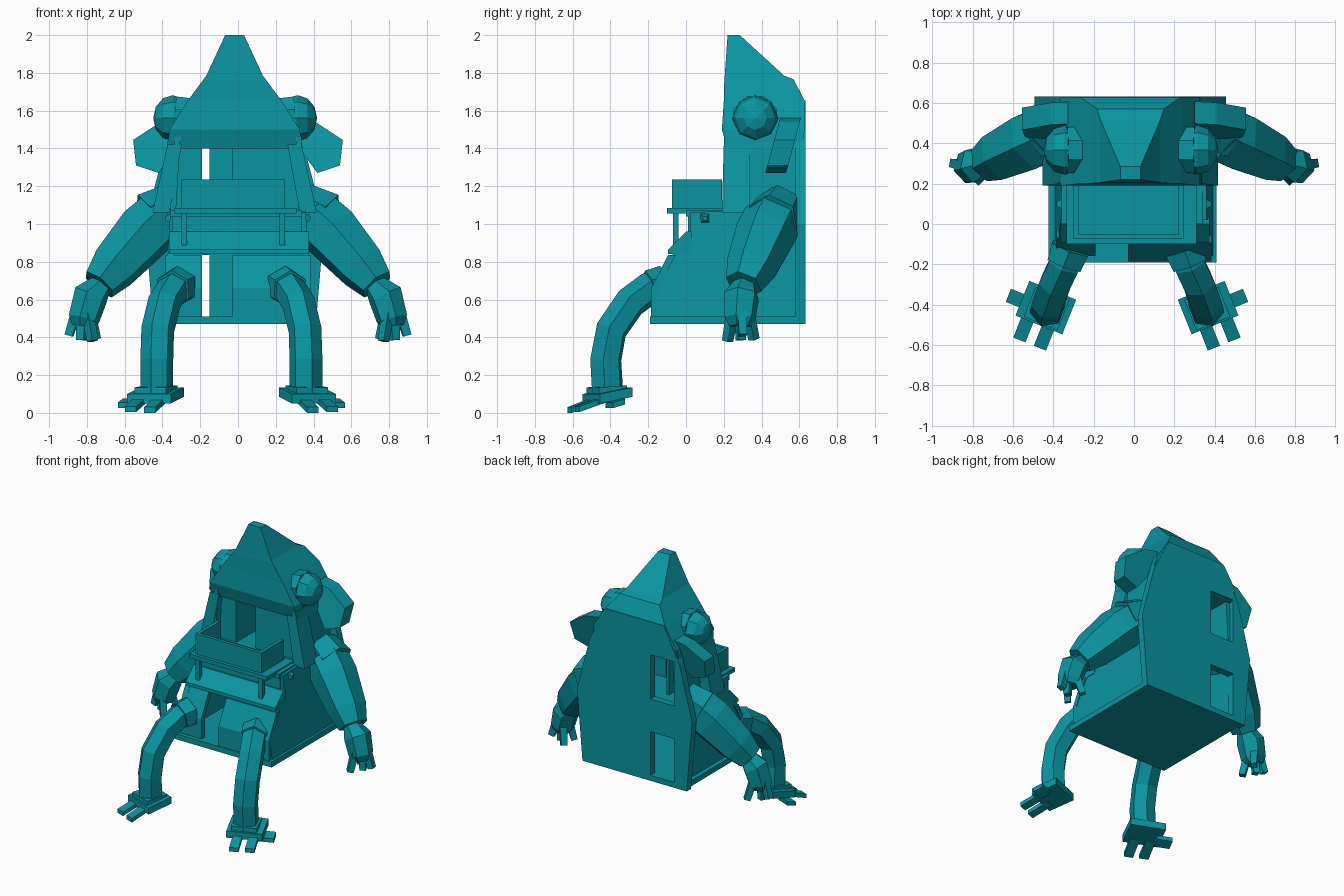
import bpy, bmesh, math
from mathutils import Vector

cube = bpy.data.objects.get("Cube")
if cube:
    bpy.data.objects.remove(cube, do_unlink=True)

teal = bpy.data.materials.new("teal")
teal.use_nodes = True
teal.diffuse_color = (0.003, 0.30, 0.355, 1)
teal.node_tree.nodes["Principled BSDF"].inputs["Base Color"].default_value = teal.diffuse_color


def make(name, bm):
    bmesh.ops.recalc_face_normals(bm, faces=bm.faces)
    mesh = bpy.data.meshes.new(name)
    bm.to_mesh(mesh)
    bm.free()
    mesh.materials.append(teal)
    obj = bpy.data.objects.new(name, mesh)
    bpy.context.collection.objects.link(obj)
    return obj


def loft(name, rings):
    """Closed solid through rings of equal point count."""
    bm = bmesh.new()
    loops = [[bm.verts.new(p) for p in ring] for ring in rings]
    n = len(loops[0])
    for a, b in zip(loops, loops[1:]):
        for i in range(n):
            j = (i + 1) % n
            bm.faces.new((a[i], a[j], b[j], b[i]))
    bm.faces.new(loops[0])
    bm.faces.new(loops[-1])
    return make(name, bm)


def rect(x0, x1, y0, y1, z):
    return [(x0, y0, z), (x1, y0, z), (x1, y1, z), (x0, y1, z)]


def box(name, x0, x1, y0, y1, z0, z1):
    return loft(name, [rect(x0, x1, y0, y1, z0), rect(x0, x1, y0, y1, z1)])


def prism_x(name, profile, x0, x1):
    return loft(name, [[(x, y, z) for y, z in profile] for x in (x0, x1)])


def tube(name, path, radii, sides=6):
    """Faceted tube whose frame is carried along the path without twisting."""
    path = [Vector(p) for p in path]
    rings = []
    for i, p in enumerate(path):
        axis = (path[min(i + 1, len(path) - 1)] - path[max(i - 1, 0)]).normalized()
        if i == 0:
            q = axis.to_track_quat('Z', 'Y')
        else:
            q = previous.rotation_difference(axis) @ q
        previous = axis
        angles = [math.tau * (k + 0.5) / sides for k in range(sides)]
        rings.append([p + q @ Vector((math.cos(a), math.sin(a), 0)) * radii[i] for a in angles])
    return loft(name, rings)


MID = -0.018  # centre line of the house


def half_width(z):
    return 0.392 - 0.06 * (z - 0.51)


# Floors
box("ground_floor", -0.425, 0.41, -0.19, 0.63, 0.47, 0.51)
box("upper_floor", -0.36, 0.34, 0.0, 0.6, 1.04, 1.075)

# Side walls, leaning inward
side = [(-0.16, 0.51), (-0.16, 0.66), (-0.07, 0.84), (0.02, 0.95), (0.02, 1.06),
        (0.2, 1.07), (0.2, 1.46), (0.6, 1.46), (0.6, 0.51)]
for s, label in ((1, "left"), (-1, "right")):
    loft(label + "_side_wall", [[(s * (half_width(z) - inset), y, z) for y, z in side]
                                for inset in (0, 0.03)])

# Back wall with two windows
outline = [(0.43, 0.47), (0.475, 1.0), (0.37, 1.4), (0.24, 1.655)]
outline += [(-x, z) for x, z in reversed(outline)]
back_wall = loft("back_wall", [[(MID + x, y, z) for x, z in outline] for y in (0.58, 0.632)])
for z0, z1 in ((0.51, 0.835), (1.08, 1.41)):
    cutter = box("window_cutter", -0.345, -0.15, 0.5, 0.7, z0, z1)
    cutter.hide_render = True
    mod = back_wall.modifiers.new("window", 'BOOLEAN')
    mod.operation = 'DIFFERENCE'
    mod.solver = 'EXACT'
    mod.object = cutter
    bpy.context.view_layer.objects.active = back_wall
    bpy.ops.object.modifier_apply(modifier=mod.name)
    bpy.data.objects.remove(cutter, do_unlink=True)

# Lower front panels either side of the doorway
for name, x0, x1, y in (("front_panel_right", -0.385, -0.19, -0.16),
                        ("front_panel_left", -0.03, 0.385, -0.185)):
    prism_x(name, [(y, 0.5), (y, 0.66), (y + 0.09, 0.835), (y + 0.13, 0.835),
                   (y + 0.04, 0.66), (y + 0.04, 0.5)], x0, x1)

# Sloping awning over the lower storey
prism_x("awning", [(-0.095, 0.84), (-0.095, 0.865), (0.0, 0.96), (0.03, 0.96), (0.03, 0.84)],
        -0.365, 0.375)
prism_x("awning_riser", [(0.01, 0.95), (0.01, 1.06), (0.04, 1.06), (0.04, 0.95)], -0.35, 0.34)

# Upper front wall with doorway and inner partition
box("upper_wall_right", -0.35, -0.19, 0.25, 0.28, 1.06, 1.45)
box("upper_wall_left", -0.03, 0.32, 0.25, 0.28, 1.06, 1.45)
box("upper_partition", -0.21, -0.19, 0.28, 0.5, 1.06, 1.45)

# Balcony
box("balcony_floor", -0.335, 0.31, -0.1, 0.22, 1.055, 1.085)
box("balcony_front_rail", -0.3, 0.245, -0.075, -0.05, 1.085, 1.235)
for name, x in (("right", -0.3), ("left", 0.22)):
    box("balcony_rail_" + name, x, x + 0.025, -0.05, 0.19, 1.085, 1.235)
    box("balcony_post_" + name, x, x + 0.03, -0.07, -0.04, 0.86, 1.06)

# Pointed roof hood
sections = [(0.36, 0.22, 0.61, 1.4), (0.345, 0.19, 0.63, 1.5), (0.25, 0.2, 0.63, 1.65),
            (0.165, 0.203, 0.57, 1.765), (0.15, 0.205, 0.52, 1.785), (0.05, 0.22, 0.285, 2.0)]
loft("roof_hood", [rect(MID - w, MID + w, y0, y1, z) for w, y0, y1, z in sections])

for s, label in ((1, "left"), (-1, "right")):
    # Flared front pillars
    def span(a, b, y0, y1, z):
        return rect(MID + s * a, MID + s * b, y0, y1, z)
    loft(label + "_pillar", [span(0.345, 0.435, 0.19, 0.34, 1.06),
                             span(0.28, 0.355, 0.2, 0.34, 1.42)])

    # Side knob
    tube(label + "_knob", [(s * 0.34, 0.1, 1.03), (s * 0.385, 0.1, 1.03)], (0.045, 0.015), 4)

    # Eye and socket
    bpy.ops.mesh.primitive_uv_sphere_add(segments=8, ring_count=6, radius=0.122,
                                         location=(s * 0.33 - 0.015, 0.367, 1.56),
                                         rotation=(0, math.pi / 2, 0))
    eye = bpy.context.object
    eye.name = label + "_eye"
    eye.scale.z = 0.85
    eye.data.materials.append(teal)
    tube(label + "_eye_socket", [(s * 0.2 - 0.015, 0.367, 1.55), (s * 0.32 - 0.015, 0.367, 1.56)],
         (0.12, 0.125), 8)

    # Ear slab, tilted forward at the bottom
    ear = [(0.555, 1.445), (0.41, 1.54), (0.3, 1.56), (0.34, 1.38), (0.42, 1.27), (0.54, 1.31)]
    loft(label + "_ear", [[(s * x, 0.5 + 0.27 * (z - 1.4) + d, z) for x, z in ear]
                          for d in (-0.045, 0.065)])

    # Arm
    tube(label + "_shoulder", [(s * 0.34, 0.5, 1.1), (s * 0.47, 0.46, 1.03)], (0.12, 0.14))
    tube(label + "_arm", [(s * 0.41, 0.46, 1.03), (s * 0.5, 0.42, 0.95), (s * 0.66, 0.345, 0.77),
                          (s * 0.735, 0.305, 0.68)], (0.155, 0.16, 0.135, 0.1))
    tube(label + "_hand", [(s * 0.72, 0.31, 0.68), (s * 0.78, 0.295, 0.62),
                           (s * 0.815, 0.285, 0.5), (s * 0.82, 0.285, 0.46)],
         (0.06, 0.095, 0.085, 0.06))
    for i, (x, y, z) in enumerate(((0.77, 0.22, 0.38), (0.83, 0.29, 0.385),
                                   (0.895, 0.3, 0.41), (0.755, 0.36, 0.39))):
        base = (s * (0.82 + (x - 0.82) * 0.5), 0.285 + (y - 0.285) * 0.6, 0.53)
        tube(f"{label}_finger_{i + 1}", [base, (s * x, y, z)], (0.035, 0.03), 4)

    # Leg
    def leg_x(x):
        return s * x - 0.035
    leg = [(0.28, -0.12, 0.67), (0.31, -0.2, 0.655), (0.355, -0.295, 0.585),
           (0.39, -0.395, 0.44), (0.395, -0.425, 0.28), (0.395, -0.415, 0.11)]
    leg = [(leg_x(x), y, z) for x, y, z in leg]
    tube(label + "_leg", leg, (0.088, 0.088, 0.088, 0.088, 0.088, 0.088))
    tube(label + "_hip_cuff", leg[:2], (0.11, 0.1))

    # Foot slab and toes, turned outward
    turn = 0.38

    def foot(side_offset, ahead, z):
        return (leg_x(0.41 + side_offset * math.cos(turn) + ahead * math.sin(turn)),
                -0.42 + side_offset * math.sin(turn) - ahead * math.cos(turn), z)

    def slab(name, a, b, ahead0, ahead1, z0, z1, thick):
        corners = ((a, ahead0, z0), (b, ahead0, z0), (b, ahead1, z1), (a, ahead1, z1))
        loft(name, [[foot(u, v, z + d) for u, v, z in corners] for d in (0, thick)])

    slab(label + "_foot", -0.13, 0.12, -0.1, 0.085, 0.085, 0.05, 0.05)
    slab(label + "_ankle", -0.1, 0.08, -0.085, 0.075, 0.11, 0.1, 0.035)
    slab(label + "_toe_inner", -0.085, -0.02, 0.04, 0.19, 0.055, 0.0, 0.03)
    slab(label + "_toe_middle", 0.025, 0.09, 0.04, 0.19, 0.055, 0.005, 0.03)
    slab(label + "_toe_outer", 0.08, 0.19, -0.03, 0.04, 0.045, 0.025, 0.03)
